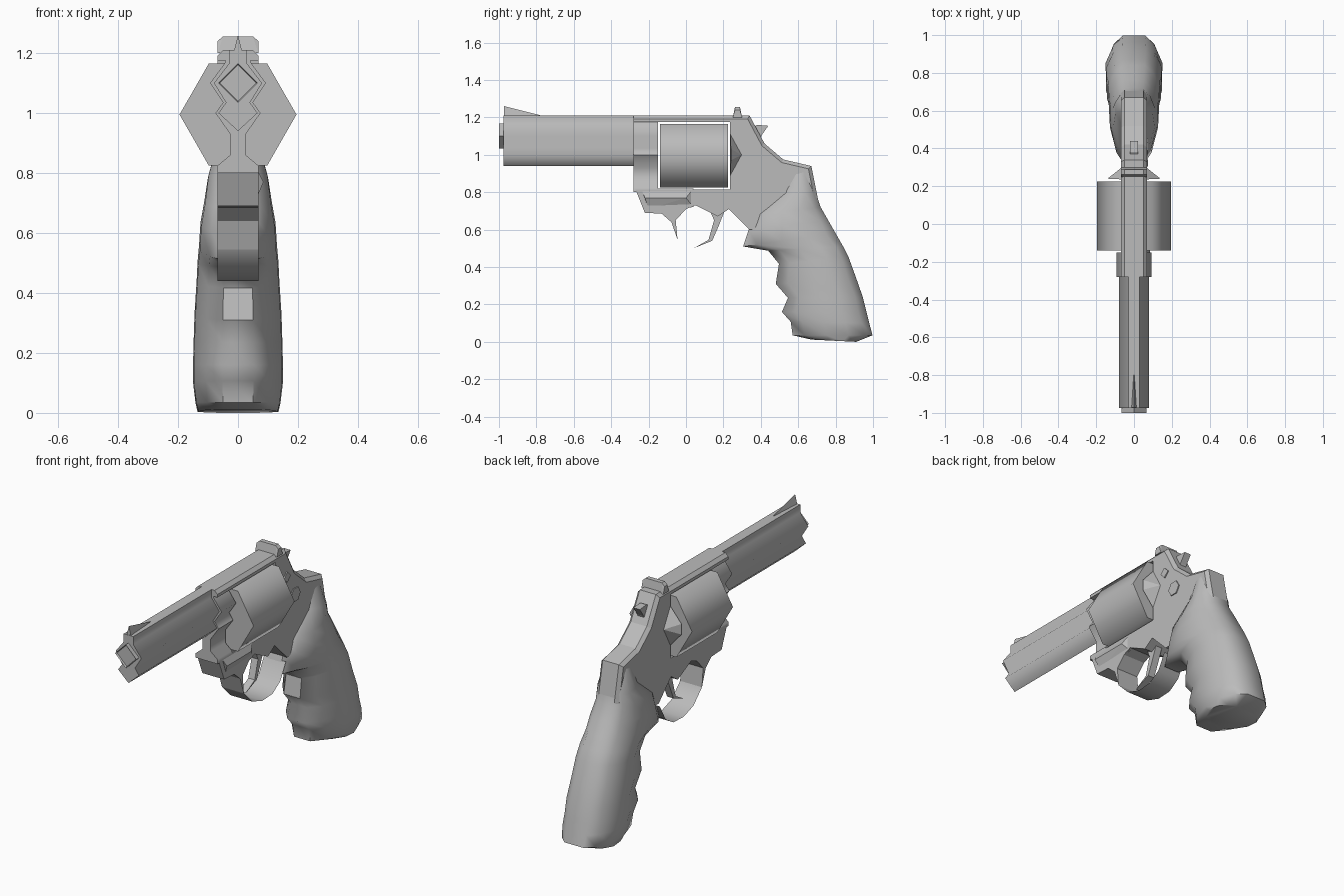
import bpy, bmesh, math
from mathutils import Vector

cube = bpy.data.objects.get("Cube")
if cube:
    bpy.data.objects.remove(cube, do_unlink=True)

steel = bpy.data.materials.new("plain grey")
steel.use_nodes = True
steel.diffuse_color = (0.5, 0.5, 0.5, 1)
shader = next(n for n in steel.node_tree.nodes if n.type == 'BSDF_PRINCIPLED')
shader.inputs["Base Color"].default_value = (0.5, 0.5, 0.5, 1)


def finish(name, bm, smooth=None, closed=True):
    """Turn a bmesh into a named object with the grey material."""
    if closed:
        bmesh.ops.recalc_face_normals(bm, faces=bm.faces[:])
    mesh = bpy.data.meshes.new(name)
    bm.to_mesh(mesh)
    bm.free()
    mesh.materials.append(steel)
    obj = bpy.data.objects.new(name, mesh)
    bpy.context.scene.collection.objects.link(obj)
    if smooth:
        bpy.ops.object.select_all(action='DESELECT')
        obj.select_set(True)
        bpy.context.view_layer.objects.active = obj
        bpy.ops.object.shade_smooth_by_angle(angle=math.radians(smooth))
    return obj


def prism_mesh(profile, axis, low, high):
    """Extrude a profile: (y, z) pairs along x, or (x, z) pairs along y."""
    bm = bmesh.new()
    rings = []
    for d in (low, high):
        rings.append([bm.verts.new((d, a, z) if axis == 'x' else (a, d, z)) for a, z in profile])
    n = len(profile)
    bm.faces.new(rings[0])
    bm.faces.new(rings[1][::-1])
    for i in range(n):
        j = (i + 1) % n
        bm.faces.new((rings[0][i], rings[1][i], rings[1][j], rings[0][j]))
    bmesh.ops.recalc_face_normals(bm, faces=bm.faces[:])
    return bm


def prism(name, profile, axis, low, high, smooth=None):
    return finish(name, prism_mesh(profile, axis, low, high), smooth)


def mirrored(half):
    """Close a right-hand half outline into a symmetric one."""
    return half + [(-x, z) for x, z in reversed(half) if x > 0]


def polygon(cx, cz, radius, sides, turn=0):
    angles = [math.tau * i / sides + turn for i in range(sides)]
    return [(cx + radius * math.cos(a), cz + radius * math.sin(a)) for a in angles]


def hull(name, points):
    bm = bmesh.new()
    for p in points:
        bm.verts.new(p)
    bmesh.ops.convex_hull(bm, input=bm.verts[:])
    return finish(name, bm)


# Frame: side outline with a chamfered top and back, and a window for the cylinder
W = 0.068
back = [(-0.28, 1.21), (0.34, 1.21), (0.42, 1.06), (0.52, 0.975), (0.67, 0.94), (0.71, 0.74)]
under = [(0.6, 0.62), (0.34, 0.6), (0.23, 0.71), (0.17, 0.67), (0.05, 0.73), (0, 0.71),
         (-0.055, 0.65), (-0.045, 0.545), (-0.078, 0.64), (-0.13, 0.685), (-0.22, 0.69), (-0.28, 0.84)]
bm = prism_mesh(back + under, 'x', -W, W)


def on_back(v):
    return any(abs(v.co.y - y) + abs(v.co.z - z) < 0.001 for y, z in back)


rim = [e for e in bm.edges if all(on_back(v) for v in e.verts)
       and abs(e.verts[0].co.x - e.verts[1].co.x) < 0.001]
bmesh.ops.bevel(bm, geom=rim, offset=0.018, segments=1, affect='EDGES')
frame = finish("frame", bm)

cutter = prism("window_cutter", [(-0.4, 0.815), (0.235, 0.815), (0.235, 1.175), (-0.4, 1.175)],
               'x', -0.3, 0.3)
cutter.hide_render = True
cut = frame.modifiers.new("window", 'BOOLEAN')
cut.operation = 'DIFFERENCE'
cut.solver = 'EXACT'
cut.object = cutter
bpy.context.view_layer.objects.active = frame
bpy.ops.object.modifier_apply(modifier=cut.name)
bpy.data.objects.remove(cutter, do_unlink=True)

# Barrel block at the front of the frame
prism("front_block", mirrored([(0.03, 1.2), (0.045, 1.165), (0.093, 1.1), (0.05, 1.035),
                               (0.075, 1.0), (0.026, 0.93), (0.026, 0.86), (W, 0.825), (W, 0.8)]),
      'y', -0.28, -0.15, 70)

# Barrel with top rib and lower lug
prism("barrel", mirrored([(0.03, 1.21), (0.03, 1.165), (0.08, 1.1), (0.04, 1.035),
                          (0.065, 1.0), (0, 0.94)]), 'y', -0.975, -0.28, 85)

# Muzzle with a shallow recess
bm = prism_mesh(polygon(0, 1.1, 0.066, 4), 'y', -1.0, -0.97)
front = [f for f in bm.faces if f.normal.y < -0.9]
bmesh.ops.inset_region(bm, faces=front, thickness=0.005, depth=-0.01)
finish("muzzle", bm)

# Six-sided cylinder
prism("cylinder", [(x * 0.195, 0.995 + z * 0.17) for x, z in
                   ((1, 0), (0.5, 1), (-0.5, 1), (-1, 0), (-0.5, -1), (0.5, -1))],
      'y', -0.14, 0.225, 65)

# Recoil shields behind the cylinder
for side, label in ((1, "left"), (-1, "right")):
    hull(label + "_recoil_shield", [(side * x, y, z) for x, y, z in (
        (0.06, 0.236, 1.12), (0.14, 0.24, 1.03), (0.14, 0.24, 0.97), (0.06, 0.236, 0.88),
        (W, 0.297, 1.0), (0.05, 0.297, 1.0))])

# Crane lump on the left side
hull("crane", [(x, y, z) for x, y, z in (
    (0.06, -0.24, 0.82), (0.06, 0.04, 0.82), (0.06, -0.2, 0.71), (0.06, 0.04, 0.72),
    (0.085, -0.22, 0.77), (0.085, 0.0, 0.77))])

# Sights
hull("front_sight", [(0, -0.972, 1.26), (-0.014, -0.972, 1.205), (0.014, -0.972, 1.205),
                     (0, -0.78, 1.212), (0, -0.78, 1.2)])
hull("rear_sight", [(s * x, y, z) for s in (1, -1) for x, y, z in (
    (W, 0.25, 1.2), (W, 0.3, 1.2), (W, 0.262, 1.24), (W, 0.288, 1.24),
    (0.05, 0.262, 1.256), (0.05, 0.288, 1.256))])

# Hammer and trigger
prism("hammer", [(0.34, 1.14), (0.38, 1.16), (0.44, 1.155), (0.405, 1.105), (0.38, 1.05)],
      'x', -0.02, 0.02)
prism("trigger", [(0.12, 0.72), (0.15, 0.65), (0.12, 0.545), (0.04, 0.5), (0.14, 0.54),
                  (0.175, 0.62), (0.21, 0.71)], 'x', -0.02, 0.02)

# Trigger guard: a thin bent band
bm = bmesh.new()
path = [(-0.075, 0.65), (-0.045, 0.545), (0.03, 0.47), (0.12, 0.44), (0.21, 0.445),
        (0.28, 0.49), (0.33, 0.58)]
rows = [[bm.verts.new((x, y, z)) for x in (-W, W)] for y, z in path]
for a, b in zip(rows, rows[1:]):
    bm.faces.new((a[0], b[0], b[1], a[1]))
finish("trigger_guard", bm, 50, closed=False)

# Small plates on the left side of the frame
prism("pin_plate", polygon(0.335, 1.056, 0.03, 4), 'x', W - 0.01, W + 0.006)
prism("latch_plate", polygon(0.41, 0.93, 0.042, 6), 'x', W - 0.01, W + 0.006)

# Grip: rings of (front y, front z, back y, back z, half width) from top to bottom
stations = [(0.53, 0.9, 0.67, 0.92, 0.066), (0.51, 0.8, 0.7, 0.78, 0.1),
            (0.36, 0.68, 0.72, 0.72, 0.112), (0.335, 0.6, 0.76, 0.65, 0.125),
            (0.305, 0.51, 0.8, 0.58, 0.13), (0.44, 0.487, 0.84, 0.51, 0.135),
            (0.497, 0.417, 0.87, 0.45, 0.138), (0.48, 0.31, 0.91, 0.34, 0.145),
            (0.545, 0.235, 0.945, 0.24, 0.148), (0.513, 0.16, 0.965, 0.16, 0.15),
            (0.56, 0.107, 0.98, 0.1, 0.15), (0.57, 0.035, 0.997, 0.035, 0.142),
            (0.67, 0.012, 0.91, 0.0, 0.135)]
section = [(0, 0.35), (0.15, 0.72), (0.42, 0.98), (0.7, 1.0), (0.9, 0.75), (1, 0.42)]
section += [(t, -w) for t, w in reversed(section)]
bm = bmesh.new()
rings = []
for fy, fz, by, bz, half in stations:
    start, end = Vector((0, fy, fz)), Vector((0, by, bz))
    rings.append([bm.verts.new(start.lerp(end, t) + Vector((w * half, 0, 0))) for t, w in section])
for a, b in zip(rings, rings[1:]):
    for i in range(len(section)):
        j = (i + 1) % len(section)
        bm.faces.new((a[i], a[j], b[j], b[i]))
bm.faces.new(rings[0])
bm.faces.new(rings[-1])
finish("grip", bm, 48)
